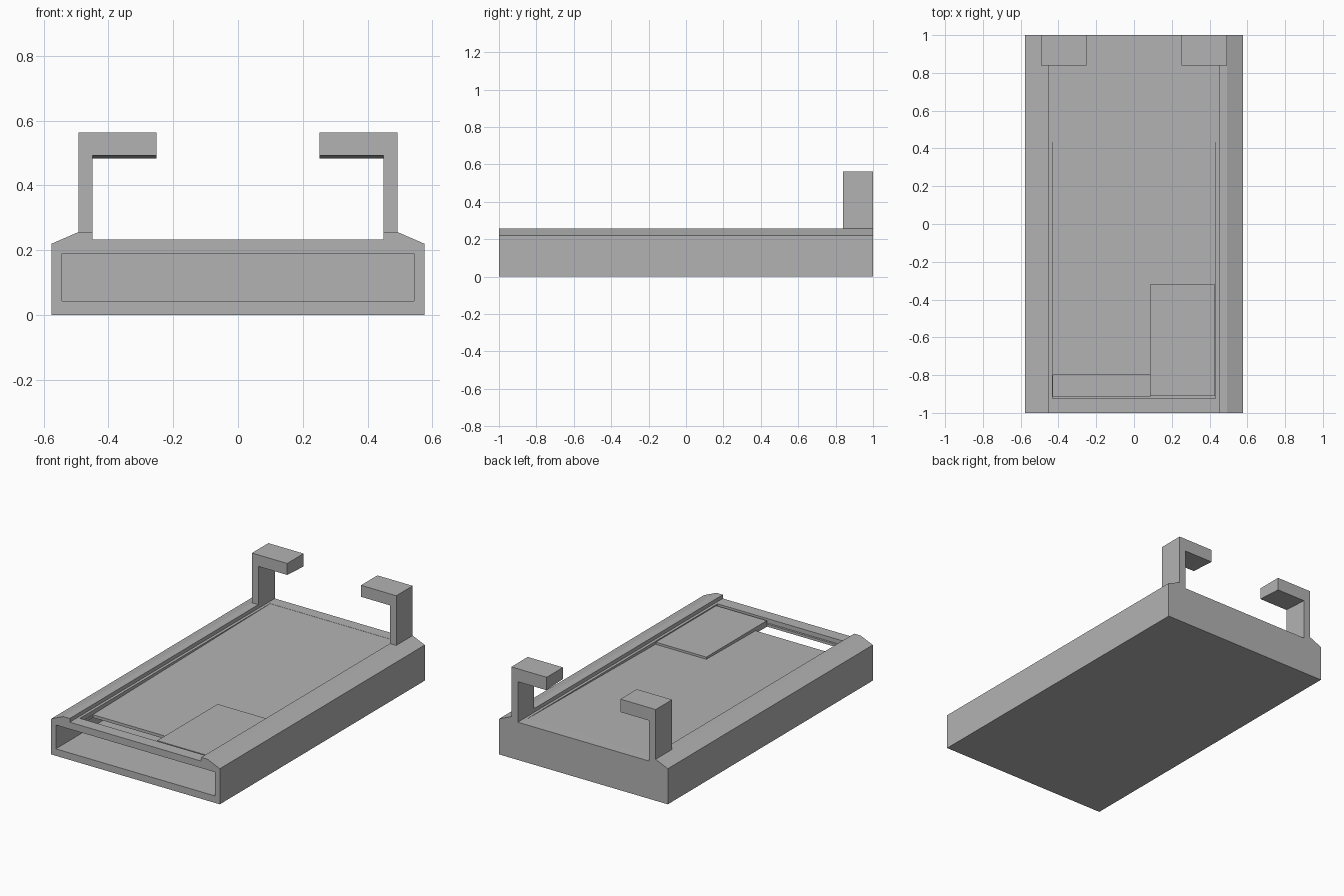
import bpy, bmesh
from mathutils import Vector

cube = bpy.data.objects.get("Cube")
if cube:
    bpy.data.objects.remove(cube, do_unlink=True)

grey = bpy.data.materials.new("plain_grey")
grey.use_nodes = True
colour = (0.45, 0.45, 0.45, 1)
grey.diffuse_color = colour
grey.node_tree.nodes["Principled BSDF"].inputs["Base Color"].default_value = colour


def prism(name, outline, start, end):
    """Extrude a closed 3D outline between two offset vectors."""
    bm = bmesh.new()
    face = bm.faces.new([bm.verts.new(Vector(p) + Vector(start)) for p in outline])
    new = bmesh.ops.extrude_face_region(bm, geom=[face])["geom"]
    verts = [g for g in new if isinstance(g, bmesh.types.BMVert)]
    bmesh.ops.translate(bm, verts=verts, vec=Vector(end) - Vector(start))
    bmesh.ops.recalc_face_normals(bm, faces=bm.faces)
    mesh = bpy.data.meshes.new(name)
    bm.to_mesh(mesh)
    bm.free()
    mesh.materials.append(grey)
    obj = bpy.data.objects.new(name, mesh)
    bpy.context.collection.objects.link(obj)
    return obj


def box(name, low, high):
    (x0, y0, z0), (x1, y1, z1) = low, high
    outline = [(x0, 0, z0), (x1, 0, z0), (x1, 0, z1), (x0, 0, z1)]
    return prism(name, outline, (0, y0, 0), (0, y1, 0))


def cut(target, cutter):
    cutter.hide_render = True
    mod = target.modifiers.new("cut", "BOOLEAN")
    mod.operation = "DIFFERENCE"
    mod.solver = "EXACT"
    mod.object = cutter
    bpy.context.view_layer.objects.active = target
    bpy.ops.object.modifier_apply(modifier=mod.name)
    bpy.data.objects.remove(cutter, do_unlink=True)


# Sleeve body: chamfered side rails around a lower deck
half = [(0.576, 0), (0.576, 0.22), (0.493, 0.256), (0.449, 0.256), (0.449, 0.233)]
profile = [(x, 0, z) for x, z in half] + [(-x, 0, z) for x, z in reversed(half)]
body = prism("sleeve_body", profile, (0, -1, 0), (0, 1, 0))

# Pocket open at the front
cut(body, box("pocket_cutter", (-0.544, -1.1, 0.043), (0.544, 0.95, 0.19)))

# Shallow tray sinking towards the front lip
tray = [(0, -0.925, 0.3), (0, -0.925, 0.206), (0, 0.93, 0.232), (0, 0.93, 0.3)]
cut(body, prism("tray_cutter", tray, (-0.432, 0, 0), (0.432, 0, 0)))

# Slot through the deck into the pocket
cut(body, box("slot_cutter", (-0.43, -0.912, 0.1), (0.085, -0.8, 0.3)))

# Raised cover plate beside the slot
box("cover_plate", (0.085, -0.91, 0.2), (0.43, -0.32, 0.228))

# Rear hooks: post with an inward arm whose underside slopes slightly
for side, label in ((1, "left"), (-1, "right")):
    box(label + "_hook_post", (side * 0.449, 0.84, 0.23), (side * 0.493, 1, 0.563))
    arm = [(0, 0.84, 0.492), (0, 1, 0.483), (0, 1, 0.563), (0, 0.84, 0.563)]
    prism(label + "_hook_arm", arm, (side * 0.449, 0, 0), (side * 0.252, 0, 0))
